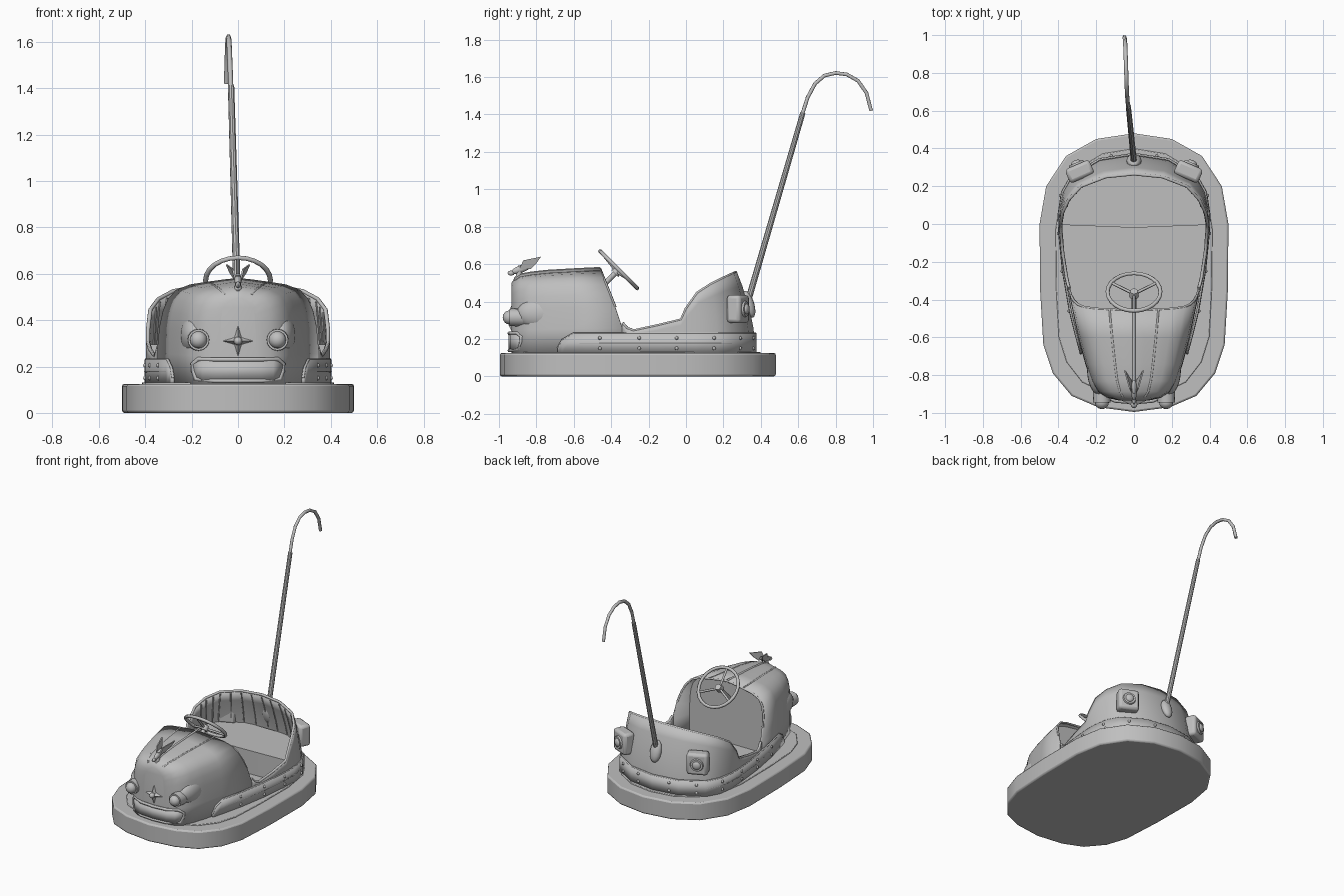
import bpy, bmesh, math
from mathutils import Vector, Matrix

if "Cube" in bpy.data.objects:
    bpy.data.objects.remove(bpy.data.objects["Cube"])

grey = bpy.data.materials.new("plain grey")
grey.use_nodes = True
grey.diffuse_color = (0.52, 0.52, 0.52, 1)
grey.node_tree.nodes["Principled BSDF"].inputs["Base Color"].default_value = (0.52, 0.52, 0.52, 1)


def add(name, bm, angle=35, solid=0, bevel=0):
    bmesh.ops.recalc_face_normals(bm, faces=bm.faces)
    me = bpy.data.meshes.new(name)
    bm.to_mesh(me)
    bm.free()
    me.materials.append(grey)
    ob = bpy.data.objects.new(name, me)
    bpy.context.collection.objects.link(ob)
    me.shade_smooth()
    me.set_sharp_from_angle(angle=math.radians(angle))
    if solid:
        m = ob.modifiers.new("thickness", 'SOLIDIFY')
        m.thickness, m.offset = solid, 0
    if bevel:
        m = ob.modifiers.new("bevel", 'BEVEL')
        m.width, m.segments = bevel, 2
    return ob


def grid(name, rows, cap=False, **kw):
    bm = bmesh.new()
    vs = [[bm.verts.new(p) for p in r] for r in rows]
    for a, b in zip(vs, vs[1:]):
        for i in range(len(a) - 1):
            bm.faces.new((a[i], a[i + 1], b[i + 1], b[i]))
    if cap:
        bm.faces.new(vs[0])
    return add(name, bm, **kw)


def slab(name, pts, vec, **kw):
    bm = bmesh.new()
    f = bm.faces.new([bm.verts.new(p) for p in pts])
    r = bmesh.ops.extrude_face_region(bm, geom=[f])
    bmesh.ops.translate(bm, vec=vec, verts=[v for v in r["geom"] if isinstance(v, bmesh.types.BMVert)])
    return add(name, bm, **kw)


def ball(name, c, radii, seg=16, rot=Matrix()):
    bm = bmesh.new()
    bmesh.ops.create_uvsphere(bm, u_segments=seg, v_segments=seg // 2, radius=1,
                              matrix=Matrix.Translation(c) @ rot @ Matrix.Diagonal((*radii, 1)))
    return add(name, bm, angle=60)


def cyl(name, a, b, r1, r2=None, seg=16):
    a, b = Vector(a), Vector(b)
    q = (b - a).to_track_quat('Z', 'Y').to_matrix().to_4x4()
    bm = bmesh.new()
    bmesh.ops.create_cone(bm, cap_ends=True, segments=seg, radius1=r1, radius2=r1 if r2 is None else r2,
                          depth=(b - a).length, matrix=Matrix.Translation((a + b) / 2) @ q)
    return add(name, bm)


def tube(name, pts, r, closed=False):
    cu = bpy.data.curves.new(name, 'CURVE')
    cu.dimensions, cu.bevel_depth, cu.bevel_resolution, cu.use_fill_caps = '3D', r, 1, True
    sp = cu.splines.new('POLY')
    sp.points.add(len(pts) - 1)
    for p, co in zip(sp.points, pts):
        p.co = (*co, 1)
    sp.use_cyclic_u = closed
    cu.materials.append(grey)
    ob = bpy.data.objects.new(name, cu)
    bpy.context.collection.objects.link(ob)
    return ob


def both(half):
    """Mirror a half path that ends on the centre line."""
    return list(half) + [(-p[0], *p[1:]) for p in reversed(half[:-1])]


# Rubber bumper and raised deck
edge = both([(0, -0.995), (0.19, -0.97), (0.33, -0.91), (0.43, -0.79), (0.48, -0.64), (0.497, -0.35), (0.5, 0.0),
             (0.465, 0.2), (0.36, 0.36), (0.2, 0.45), (0, 0.48)])[:-1]
slab("bumper", [(x, y, 0) for x, y in edge], (0, 0, 0.125), bevel=0.01)
slab("deck", [(x * 0.83, -0.255 + (y + 0.255) * 0.89, 0.1) for x, y in edge], (0, 0, 0.031), bevel=0.004)

# Hood, lofted from nose to cockpit: steep sides, rounded shoulders, slanted rear edge
SEC = [(1, 0.0), (1, 0.3), (0.99, 0.55), (0.96, 0.7), (0.905, 0.81), (0.81, 0.89), (0.63, 0.94),
       (0.4, 0.965), (0.2, 0.985), (0, 1.0)]
STN = [(-0.928, 0.08, 0.495), (-0.915, 0.14, 0.52), (-0.885, 0.188, 0.54), (-0.83, 0.222, 0.55),
       (-0.74, 0.252, 0.56), (-0.6, 0.29, 0.568), (-0.46, 0.322, 0.575)]


def section(y, w, h, slant=0.0):
    pts = []
    for x, t in SEC:
        z = 0.12 + (h - 0.12) * t
        back = slant * min(h - z, 0.3)
        pts.append((x * (w + 0.18 * back), y + back, z))
    return pts


hood_rows = [both(section(*s)) for s in STN[:-1]] + [both(section(*STN[-1], slant=0.4))]
grid("hood", hood_rows, cap=True, solid=0.012)
tube("hood_rear_rim", hood_rows[-1][2:-2], 0.007)
slab("dashboard", [(x * 0.98, y, z - 0.005) for x, y, z in both(section(-0.48, 0.318, 0.57))], (0, -0.02, 0))
last = len(SEC) - 1
for i, n in ((last, "hood_centre_strip"), (last - 2, "hood_left_strip"), (last + 2, "hood_right_strip")):
    tube(n, [(r[i][0], r[i][1], r[i][2] + 0.002) for r in hood_rows[1:]], 0.009 if i == last else 0.007)

# Low side walls and rear shell: (base x, top x), base y, top y, top z
WALL = [((0.343, 0.343), -0.34, -0.34, 0.285), ((0.35, 0.35), -0.315, -0.315, 0.257),
        ((0.359, 0.358), -0.28, -0.28, 0.244), ((0.38, 0.378), -0.15, -0.15, 0.272),
        ((0.39, 0.388), -0.03, -0.025, 0.303), ((0.39, 0.388), 0.02, 0.0, 0.36),
        ((0.388, 0.378), 0.08, 0.06, 0.445), ((0.37, 0.345), 0.17, 0.13, 0.49),
        ((0.33, 0.28), 0.24, 0.2, 0.525), ((0.18, 0.15), 0.335, 0.25, 0.548), ((0, 0), 0.365, 0.265, 0.555)]


def wall_point(c, t, inset=0.0):
    (bx, tx), by, ty, tz = c
    k = t ** 1.8
    s = 1 - inset / 0.35
    return ((bx + (tx - bx) * k) * s, by + (ty - by) * k - inset * max(0, by) / 0.35, 0.12 + (tz - 0.12) * t)


grid("body_shell", [both([wall_point(c, j / 6) for c in WALL]) for j in range(7)], solid=0.016)
tube("cockpit_rim", both([wall_point(c, 1) for c in WALL]), 0.009)
# Vertical pleats of the seat back
pleat_rows = [both([wall_point(c, t, 0.01) for c in WALL[6:]]) for t in (0.42, 0.6, 0.8, 0.97)]
for i in range(len(pleat_rows[0]) - 1):
    for f in (0, 0.5):
        tube("seat_pleat", [Vector(r[i]).lerp(Vector(r[i + 1]), f) for r in pleat_rows], 0.004)

# Bench seat
slab("seat", [(0.38, -0.005, 0.13), (0.37, 0.09, 0.13), (0.32, 0.23, 0.13), (0.17, 0.32, 0.13), (-0.17, 0.32, 0.13),
              (-0.32, 0.23, 0.13), (-0.37, 0.09, 0.13), (-0.38, -0.005, 0.13), (0, -0.02, 0.13)], (0, 0, 0.165))

# Riveted trim band around sides and rear
BAND = both([(0.28, -0.685, 0.15), (0.287, -0.66, 0.195), (0.303, -0.6, 0.23), (0.337, -0.46, 0.23),
             (0.373, -0.25, 0.23), (0.393, -0.05, 0.23), (0.396, 0.05, 0.23), (0.378, 0.17, 0.23),
             (0.33, 0.255, 0.23), (0.183, 0.342, 0.23), (0, 0.37, 0.23)])
grid("trim_band", [[(x, y, 0.12) for x, y, z in BAND], [(x, y, z) for x, y, z in BAND]], solid=0.014)
tube("trim_top_bead", BAND, 0.006)
tube("trim_middle_bead", [(x * 1.012, y, 0.178) for x, y, z in BAND[2:-2]], 0.004)
for s in (1, -1):
    for x, y in ((0.343, -0.46), (0.379, -0.25), (0.399, -0.05), (0.388, 0.15), (0.285, 0.29), (0.12, 0.36)):
        for z in (0.15, 0.205):
            ball("rivet", (s * x, y, z), (0.01, 0.01, 0.01), seg=8)

# Lamps, mirrored left and right
for s in (1, -1):
    ball("fender_bulge", (s * 0.185, -0.765, 0.335), (0.064, 0.14, 0.09), seg=24)
    cyl("headlight_shell", (s * 0.17, -0.84, 0.315), (s * 0.17, -0.945, 0.315), 0.05, 0.046)
    ball("headlight_lens", (s * 0.17, -0.945, 0.315), (0.037, 0.035, 0.037))
    d = Vector((s * 0.4, 0.917, 0))
    rot = Matrix.Rotation(-s * 0.41, 4, 'Z')
    c = Vector((s * 0.288, 0.278, 0.36))
    bm = bmesh.new()
    bmesh.ops.create_cube(bm, size=1, matrix=Matrix.Translation(c) @ rot @ Matrix.Diagonal((0.14, 0.08, 0.15, 1)))
    add("tail_lamp_box", bm, bevel=0.018)
    c += d * 0.036
    cyl("tail_lamp_ring", c, c + d * 0.014, 0.046, 0.04)
    ball("tail_lamp_lens", c + d * 0.014, (0.028, 0.014, 0.028), rot=rot)

# Four-pointed star on the nose
bm = bmesh.new()
rim = []
for i in range(8):
    r, a = (0.024, 0.075)[i % 2 == 0], i * math.pi / 4
    rim.append(bm.verts.new((r * math.sin(a), -0.93, 0.31 + r * math.cos(a))))
tip = bm.verts.new((0, -0.965, 0.31))
for i in range(8):
    bm.faces.new((rim[i], rim[(i + 1) % 8], tip))
bm.faces.new(rim)
add("nose_star", bm, angle=5)
ball("star_boss", (0, -0.955, 0.31), (0.018, 0.02, 0.018))


# Grille mouth, wrapped round the nose
def wrap(x, z):
    return (x, -0.945 + 0.07 * abs(x / 0.2) ** 3, z)


mouth = both([(0, 0.23), (0.1, 0.23), (0.17, 0.232), (0.195, 0.212), (0.192, 0.18), (0.18, 0.145), (0.1, 0.138),
              (0, 0.138)])[:-1]
tube("grille_frame", [wrap(*p) for p in mouth], 0.01, True)
xs = [-0.19, -0.15, -0.1, 0, 0.1, 0.15, 0.19]
grid("grille_panel", [[wrap(x, z) for x in xs] for z in (0.14, 0.225)], solid=0.01)

# Winged hood ornament
cyl("ornament_post", (0, -0.9, 0.51), (0, -0.885, 0.59), 0.016, 0.012)
ball("ornament_body", (0, -0.88, 0.575), (0.016, 0.06, 0.02), rot=Matrix.Rotation(0.35, 4, 'X'))
ball("ornament_head", (0, -0.935, 0.552), (0.012, 0.02, 0.014), seg=8)
for s in (1, -1):
    slab("ornament_wing", [(s * 0.008, -0.89, 0.575), (s * 0.018, -0.87, 0.62), (s * 0.045, -0.775, 0.64),
                           (s * 0.03, -0.8, 0.605), (s * 0.01, -0.83, 0.575)], (s * 0.008, 0, 0), angle=10)

# Steering wheel tilted toward the driver
hub = Vector((0, -0.36, 0.57))
u, v, n = Vector((1, 0, 0)), Vector((0, -0.707, 0.707)), Vector((0, 0.707, 0.707))


def on_wheel(a):
    return hub + 0.14 * (u * math.cos(a) + v * math.sin(a))


tube("steering_wheel_rim", [on_wheel(i * math.tau / 24) for i in range(24)], 0.011, True)
for deg in (90, 210, 330):
    tube("steering_spoke", [hub - n * 0.015, on_wheel(math.radians(deg))], 0.008)
cyl("steering_hub", hub - n * 0.03, hub + n * 0.006, 0.026, 0.02)
cyl("steering_column", hub - n * 0.17, hub - n * 0.02, 0.014)

# Power pole with socket and hook
ball("pole_socket", (0, 0.335, 0.385), (0.04, 0.03, 0.075), rot=Matrix.Rotation(0.3, 4, 'X'))
cyl("pole", (0, 0.325, 0.38), (-0.03, 0.625, 1.41), 0.017, 0.014, seg=10)
tube("pole_hook", [(-0.03, 0.615, 1.38), (-0.034, 0.65, 1.49), (-0.037, 0.69, 1.565), (-0.039, 0.74, 1.608),
                   (-0.041, 0.8, 1.622), (-0.043, 0.86, 1.614), (-0.045, 0.92, 1.58), (-0.047, 0.965, 1.515),
                   (-0.05, 0.99, 1.42)], 0.011)
